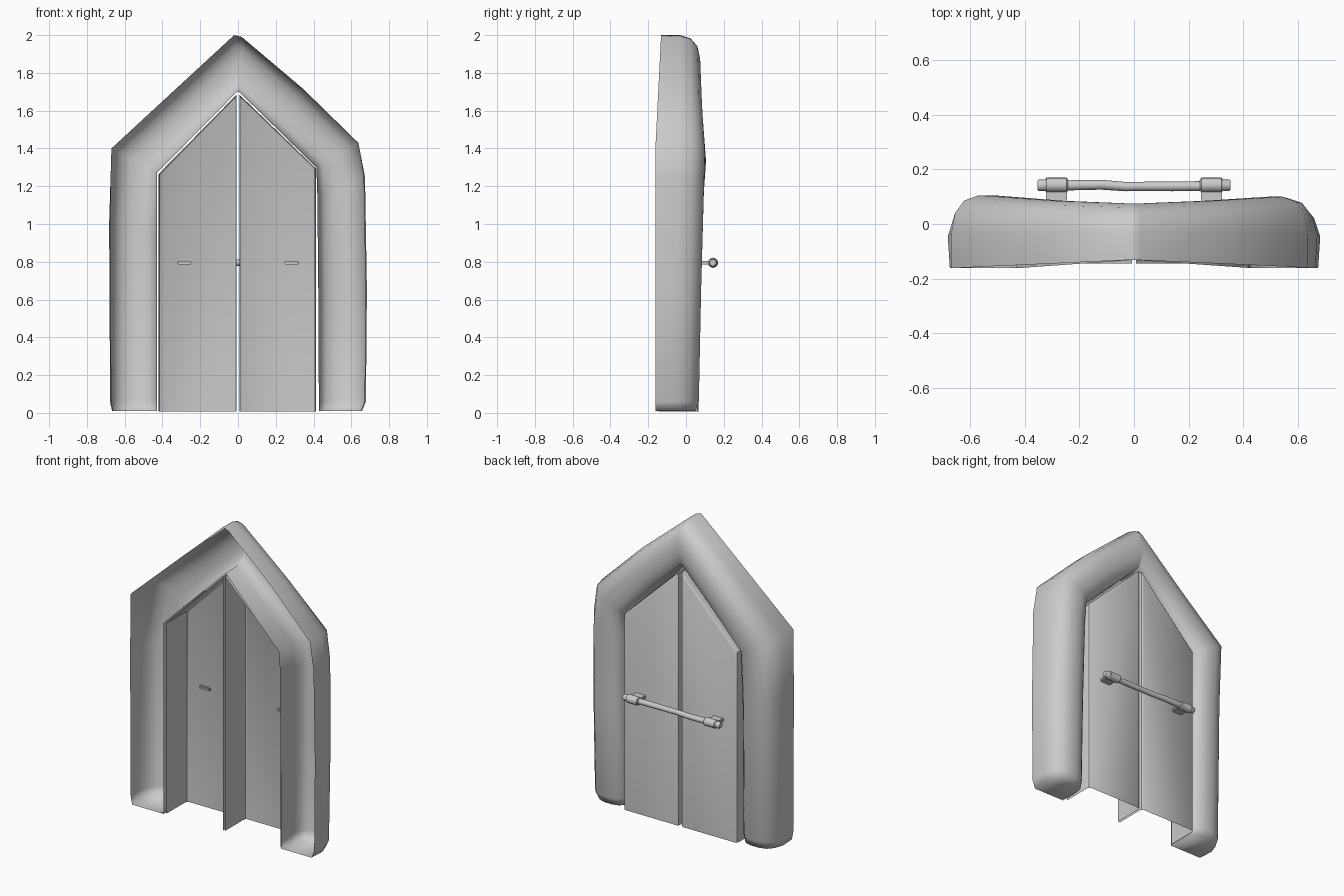
import bpy, bmesh, math
from mathutils import Matrix, Vector

if "Cube" in bpy.data.objects:
    bpy.data.objects.remove(bpy.data.objects["Cube"])


def finish(bm, name, angle=None):
    bmesh.ops.recalc_face_normals(bm, faces=bm.faces)
    mesh = bpy.data.meshes.new(name)
    bm.to_mesh(mesh)
    bm.free()
    ob = bpy.data.objects.new(name, mesh)
    bpy.context.collection.objects.link(ob)
    for p in mesh.polygons:
        p.use_smooth = True
    if angle:
        bpy.ops.object.select_all(action='DESELECT')
        ob.select_set(True)
        bpy.context.view_layer.objects.active = ob
        bpy.ops.object.shade_smooth_by_angle(angle=math.radians(angle))
    return ob


def loft(bm, rings, closed=False):
    vs = [[bm.verts.new(p) for p in r] for r in rings]
    n = len(vs[0])
    for a, b in zip(vs, vs[1:]):
        for i in range(n if closed else n - 1):
            j = (i + 1) % n
            bm.faces.new((a[i], a[j], b[j], b[i]))
    return vs


# pointed frame: hollow rounded section (open at the front) swept round the opening
section = [(0, 0), (-.03, .48), (.06, .76), (.2, .93), (.42, 1), (.65, 1),
           (.85, .94), (.96, .82), (1, .55), (1, 0)]
# outer x, outer z, inner x, inner z, back y
stations = [(-.66, .01, -.43, .01, .05), (-.67, .06, -.43, .06, .068),
            (-.675, 1.0, -.43, .95, .08), (-.67, 1.4, -.43, 1.27, .105),
            (-.34, 1.705, -.215, 1.487, .085), (-.02, 2, -.005, 1.7, .075),
            (.02, 1.99, .005, 1.7, .075), (.345, 1.715, .21, 1.50, .085),
            (.637, 1.43, .415, 1.3, .1), (.665, 1.25, .42, 1.15, .095),
            (.675, .65, .425, .65, .08), (.67, .06, .428, .06, .068),
            (.65, .01, .428, .01, .05)]
rings = []
for ox, oz, ix, iz, back in stations:
    front = -.162 + .03 * max(0, oz - 1.4) / .6
    rings.append([(ox + (ix - ox) * max(u, -.03 if oz < 1.3 else 0),
                   front + (back - front) * v,
                   oz + (iz - oz) * max(u, 0)) for u, v in section])
bm = bmesh.new()
vs = loft(bm, rings)
bm.faces.new(vs[0])
bm.faces.new(vs[-1])
finish(bm, "door_frame")


# door leaves: shallow trays, open at the front and bottom
def leaf(name, side, width, shoulder):
    def ring(y, d):
        pts = [(width - d, .008), (width - d, shoulder - d * .4),
               (.007 + d, 1.685 - d * 2), (.007 + d, .008)]
        return [(side * x, y, z) for x, z in pts]
    bm = bmesh.new()
    vs = loft(bm, [ring(-.145, 0), ring(.045, 0), ring(.06, .004), ring(.067, .014)])
    bm.faces.new(vs[-1])
    finish(bm, name, 40)


leaf("left_door_leaf", -1, .42, 1.265)
leaf("right_door_leaf", 1, .412, 1.295)


# handle: slightly wavy bar, collars, end caps and posts
def rod(name, pts, sides=16):
    bm = bmesh.new()
    vs = loft(bm, [[(x, y + r * math.cos(2 * math.pi * i / sides),
                     .795 + r * math.sin(2 * math.pi * i / sides))
                    for i in range(sides)] for x, y, r in pts], True)
    bm.faces.new(vs[0])
    bm.faces.new(vs[-1])
    finish(bm, name, 40)


rod("handle_bar", [(-.26, .141, .018), (-.2, .143, .019), (-.12, .144, .018),
                   (-.03, .137, .017), (.05, .138, .017), (.14, .138, .018),
                   (.26, .139, .018)])
for side, label in ((-1, "left"), (1, "right")):
    rod(label + "_handle_end", [(side * .24, .142, .019), (side * .348, .142, .021),
                                (side * .354, .142, .017)])
    rod(label + "_handle_collar", [(side * .242, .143, .022), (side * .247, .143, .027),
                                   (side * .32, .143, .027), (side * .325, .143, .022)])
    bm = bmesh.new()
    bmesh.ops.create_cube(bm, size=1, matrix=Matrix.Translation(Vector((side * .284, .095, .795)))
                          @ Matrix.Diagonal((.078, .09, .02, 1)))
    bmesh.ops.bevel(bm, geom=bm.edges[:], offset=.005, segments=2, affect='EDGES')
    finish(bm, label + "_handle_post", 40)
